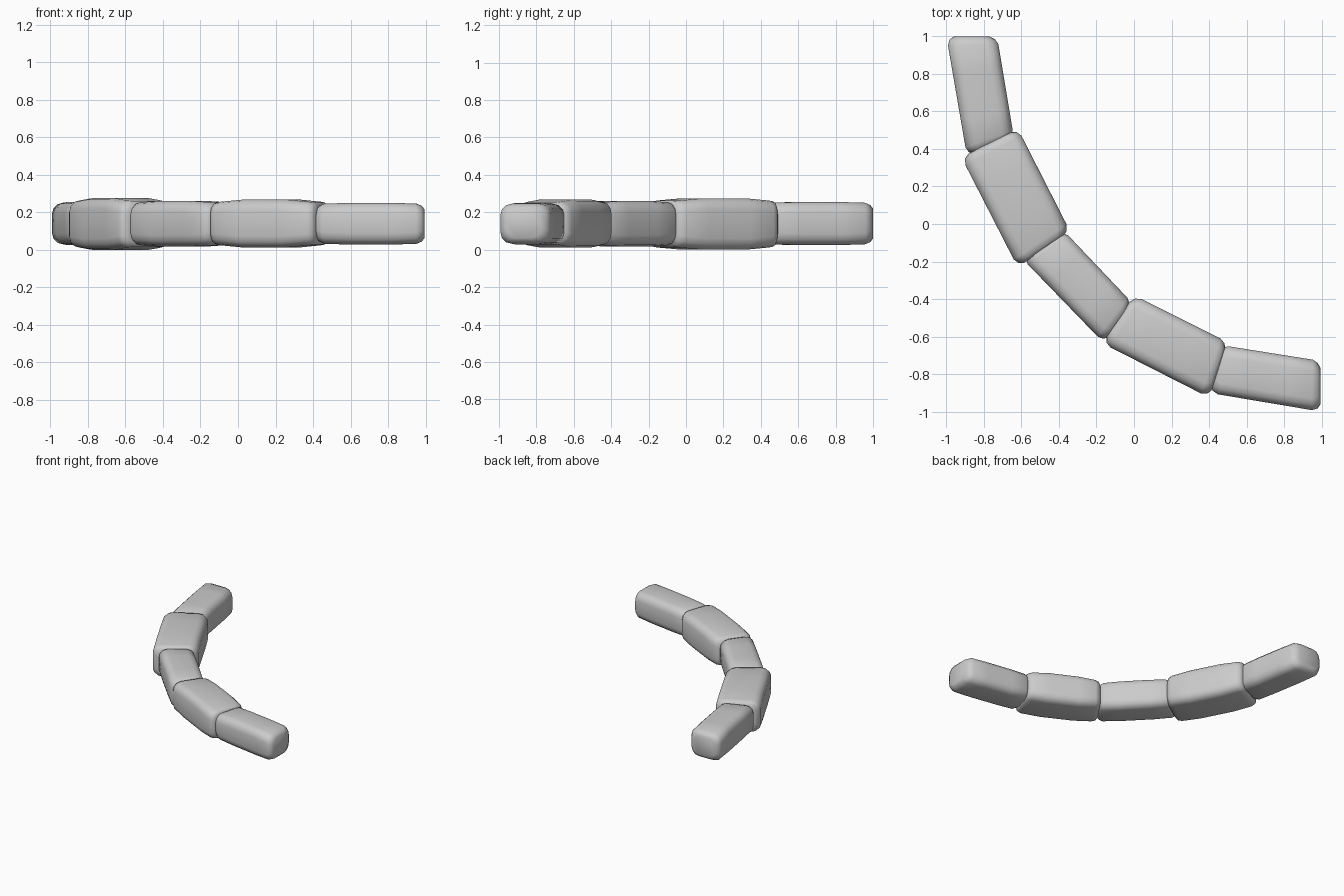
import bpy, bmesh, math
from mathutils import Vector

if "Cube" in bpy.data.objects:
    bpy.data.objects.remove(bpy.data.objects["Cube"])


def section(w, h, r):
    """Rounded, slightly crowned cross-section as (across, up) offsets from its centre."""
    pts = []
    for sx, sz, a0 in ((1, 1, 0), (-1, 1, 90), (-1, -1, 180), (1, -1, 270)):
        for k in range(4):
            a = math.radians(a0 + 30 * k)
            pts.append((sx * (w / 2 - r) + r * math.cos(a),
                        sz * (h / 2 - r) + r * math.sin(a)))
    return pts


def stone(name, l0, r0, l1, r1, z0, z1, crown=0.012):
    """Rounded block spanning four plan corners; both ends are softened."""
    l0, r0, l1, r1 = (Vector(p) for p in (l0, r0, l1, r1))
    length = ((l0 + r0) / 2 - (l1 + r1) / 2).length
    e = 0.045 / length
    bm = bmesh.new()
    rings = []
    # (position along block, inset, height loss)
    for t, inset, drop in ((0, 0.04, 0.035), (e * 0.35, 0.014, 0.016), (e, 0, crown),
                           (0.3, 0, 0), (0.7, 0, 0),
                           (1 - e, 0, crown), (1 - e * 0.35, 0.014, 0.016), (1, 0.04, 0.035)):
        left, right = l0.lerp(l1, t), r0.lerp(r1, t)
        mid, across = (left + right) / 2, right - left
        w = across.length - 2 * inset
        across.normalize()
        ring = []
        for s, z in section(w, z1 - z0 - 2 * drop, 0.06):
            p = mid + across * s
            ring.append(bm.verts.new((p.x, p.y, (z0 + z1) / 2 + z)))
        rings.append(ring)
    n = len(rings[0])
    for a, b in zip(rings, rings[1:]):
        for i in range(n):
            bm.faces.new((a[i], a[(i + 1) % n], b[(i + 1) % n], b[i]))
    bm.faces.new(rings[0])
    bm.faces.new(rings[-1])
    bmesh.ops.recalc_face_normals(bm, faces=bm.faces)
    me = bpy.data.meshes.new(name)
    bm.to_mesh(me)
    bm.free()
    ob = bpy.data.objects.new(name, me)
    bpy.context.collection.objects.link(ob)
    bpy.ops.object.select_all(action='DESELECT')
    ob.select_set(True)
    bpy.context.view_layer.objects.active = ob
    bpy.ops.object.shade_smooth_by_angle(angle=math.radians(50))


# Curved row of edging stones: outer and inner plan corners, then bottom and top
stone("end_stone_back", (-1.0, 1.0), (-0.73, 1.0), (-0.89, 0.36), (-0.64, 0.46), 0.025, 0.255, 0.004)
stone("large_stone_left", (-0.92, 0.355), (-0.62, 0.51), (-0.62, -0.23), (-0.34, -0.04), 0.0, 0.275)
stone("middle_stone", (-0.60, -0.18), (-0.38, -0.03), (-0.16, -0.635), (-0.005, -0.425), 0.018, 0.26, 0.006)
stone("large_stone_front", (-0.17, -0.635), (0.0, -0.38), (0.40, -0.925), (0.50, -0.63), 0.012, 0.268)
stone("end_stone_right", (0.40, -0.90), (0.46, -0.645), (0.995, -1.0), (0.995, -0.73), 0.028, 0.25, 0.004)
